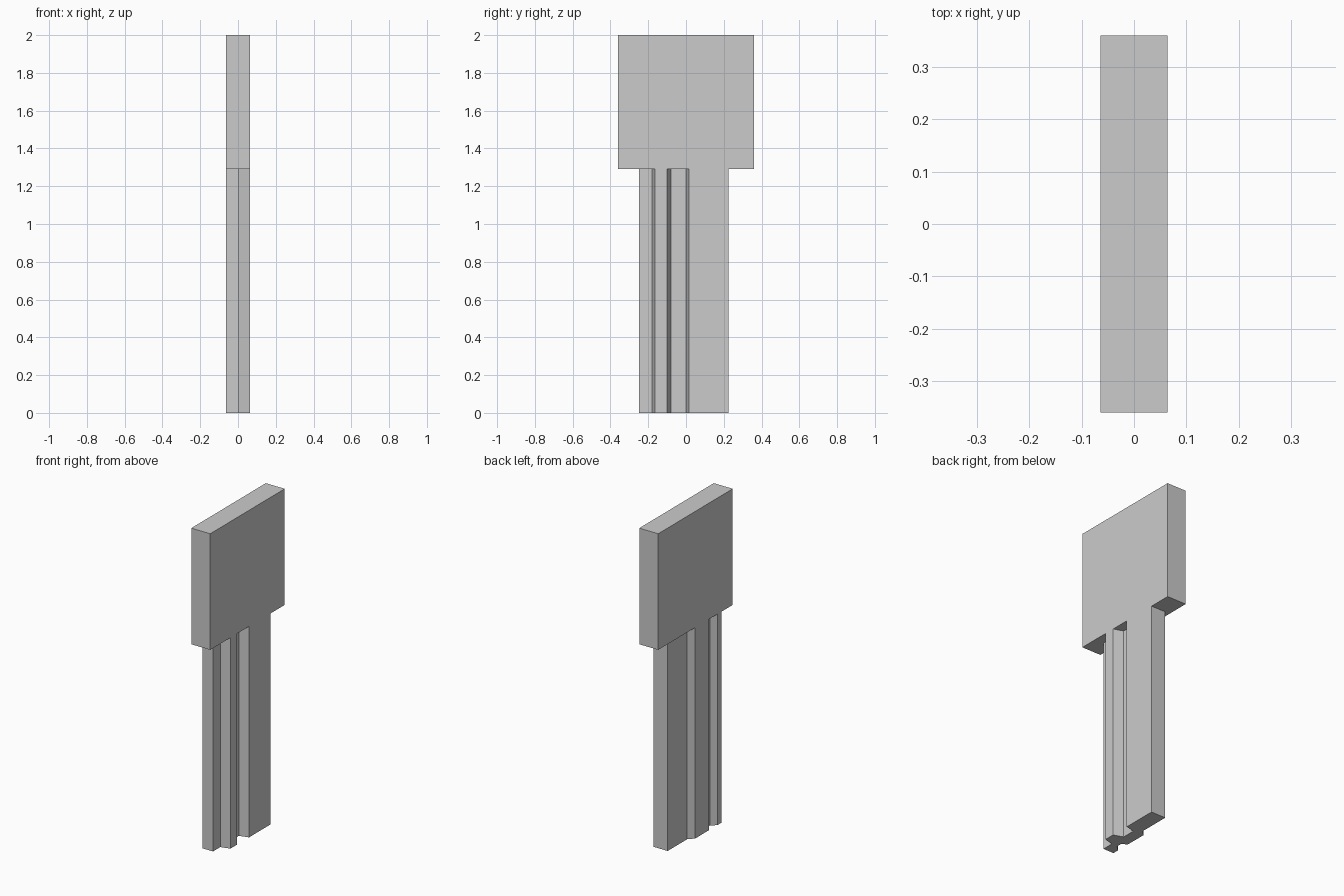
import bpy
import bmesh

cube = bpy.data.objects.get("Cube")
if cube:
    bpy.data.objects.remove(cube, do_unlink=True)

# Single plain grey
grey = bpy.data.materials.new("plain_grey")
grey.use_nodes = True
color = (0.6, 0.6, 0.6, 1.0)
grey.diffuse_color = color
grey.node_tree.nodes["Principled BSDF"].inputs["Base Color"].default_value = color


def extrude_profile(name, outline, bottom, top):
    """Raise a closed (x, y) outline into a solid."""
    bm = bmesh.new()
    base = bm.faces.new([bm.verts.new((x, y, bottom)) for x, y in outline])
    result = bmesh.ops.extrude_face_region(bm, geom=[base], use_keep_orig=True)
    raised = [v for v in result["geom"] if isinstance(v, bmesh.types.BMVert)]
    bmesh.ops.translate(bm, verts=raised, vec=(0, 0, top - bottom))
    bmesh.ops.recalc_face_normals(bm, faces=bm.faces)
    mesh = bpy.data.meshes.new(name)
    bm.to_mesh(mesh)
    bm.free()
    mesh.materials.append(grey)
    obj = bpy.data.objects.new(name, mesh)
    bpy.context.collection.objects.link(obj)
    return obj


HALF = 0.064       # half thickness of the whole piece
LEFT_FLOOR = 0.006   # groove depth on the +x side
RIGHT_FLOOR = -0.033  # groove depth on the -x side
SHOULDER = 1.29

# Square head
extrude_profile("head", [(-HALF, -0.36), (HALF, -0.36), (HALF, 0.36), (-HALF, 0.36)],
                SHOULDER, 2.0)

# Grooved blade: +x side from front to back, then -x side from back to front
left_side = [(LEFT_FLOOR, -0.25), (LEFT_FLOOR, -0.18), (HALF, -0.165), (HALF, -0.1),
             (LEFT_FLOOR, -0.08), (LEFT_FLOOR, 0.0), (HALF, 0.015), (HALF, 0.224)]
right_side = [(RIGHT_FLOOR, 0.224), (RIGHT_FLOOR, 0.036), (-HALF, 0.003), (-HALF, -0.13),
              (RIGHT_FLOOR, -0.145), (RIGHT_FLOOR, -0.183), (-HALF, -0.212), (-HALF, -0.25)]
extrude_profile("grooved_blade", left_side + right_side, 0.0, SHOULDER)
